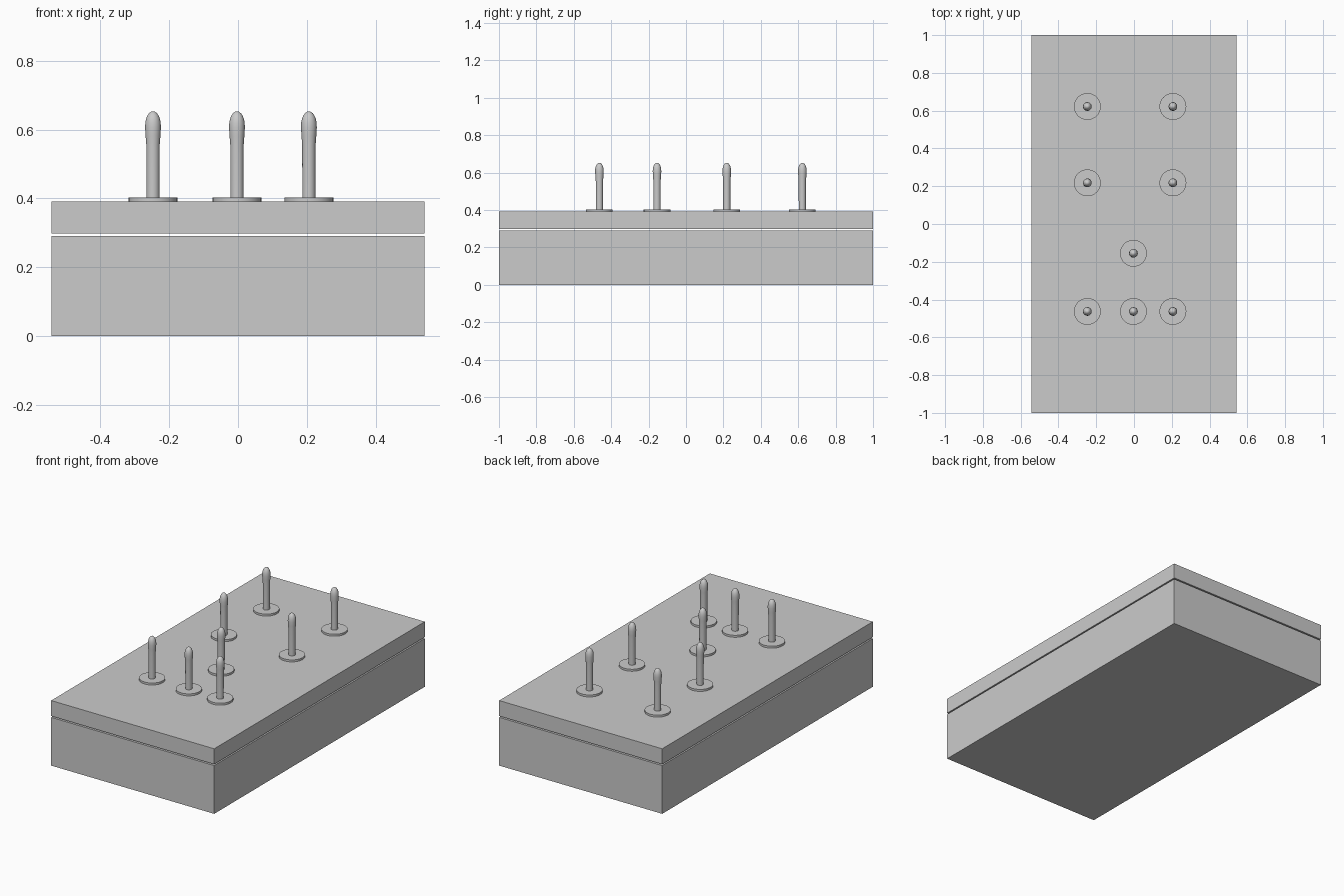
import bpy, bmesh, math

if "Cube" in bpy.data.objects:
    bpy.data.objects.remove(bpy.data.objects["Cube"])

HALF_X, TOP = 0.542, 0.391


def slab(name, z0, z1):
    bpy.ops.mesh.primitive_cube_add(size=1, location=(0, 0, (z0 + z1) / 2))
    ob = bpy.context.object
    ob.name = name
    ob.scale = (2 * HALF_X, 2, z1 - z0)
    bpy.ops.object.transform_apply(location=False, rotation=False, scale=True)


def lathe(name, profile, loc, sides=32):
    bm = bmesh.new()
    verts = [bm.verts.new((r, 0, z)) for r, z in profile]
    edges = [bm.edges.new(p) for p in zip(verts, verts[1:])]
    bmesh.ops.spin(bm, geom=verts + edges, cent=(0, 0, 0), axis=(0, 0, 1),
                   angle=math.tau, steps=sides, use_duplicate=False)
    bmesh.ops.remove_doubles(bm, verts=bm.verts, dist=1e-5)
    bmesh.ops.recalc_face_normals(bm, faces=bm.faces)
    me = bpy.data.meshes.new(name)
    bm.to_mesh(me)
    bm.free()
    ob = bpy.data.objects.new(name, me)
    ob.location = loc
    bpy.context.collection.objects.link(ob)
    bpy.ops.object.select_all(action='DESELECT')
    ob.select_set(True)
    bpy.context.view_layer.objects.active = ob
    bpy.ops.object.shade_smooth_by_angle(angle=math.radians(35))


# Enclosure body and lid, separated by a thin gap
slab("box_body", 0, 0.290)
slab("box_lid", 0.298, TOP)

# Switch washer and round-ended lever profiles (radius, height above lid)
washer = [(0, 0), (0.071, 0), (0.071, 0.012), (0, 0.012)]
lever = [(0, 0), (0.019, 0), (0.0195, 0.165), (0.0215, 0.19), (0.023, 0.215)]
lever += [(0.023 * math.cos(a), 0.219 + 0.043 * math.sin(a))
          for a in (math.radians(15 * i) for i in range(1, 6))]
lever.append((0, 0.262))

# Eight switches on the lid
left, mid, right = -0.247, -0.003, 0.206
rows = {0.622: (left, right), 0.218: (left, right),
        -0.155: (mid,), -0.463: (left, mid, right)}
for y, xs in rows.items():
    for x in xs:
        lathe("switch_washer", washer, (x, y, TOP))
        lathe("switch_lever", lever, (x, y, TOP))
